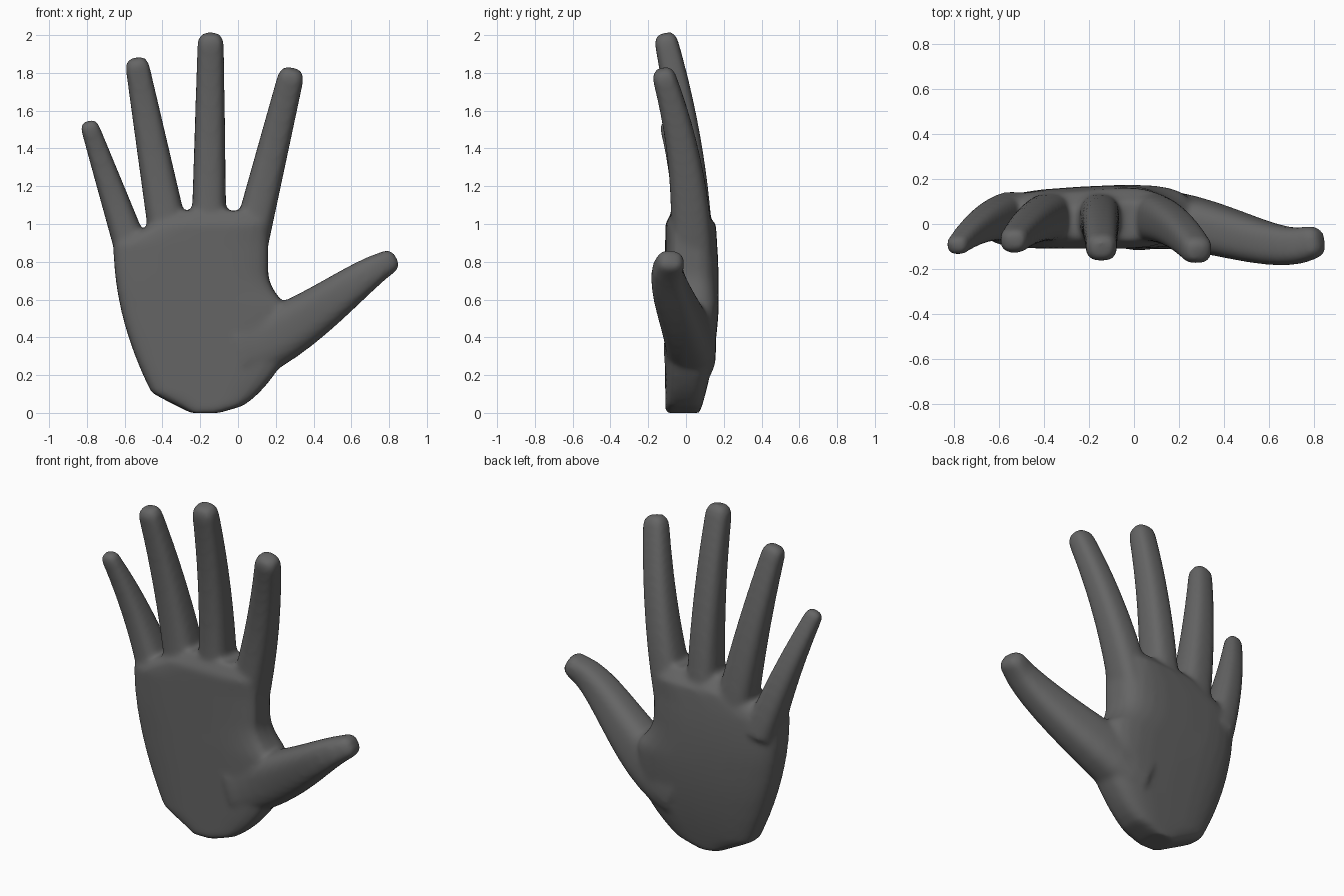
import bpy, bmesh, math
from mathutils import Vector
from mathutils.geometry import interpolate_bezier

cube = bpy.data.objects.get("Cube")
if cube:
    bpy.data.objects.remove(cube, do_unlink=True)

grey = (0.13, 0.13, 0.13, 1)
skin = bpy.data.materials.new("dark grey")
skin.use_nodes = True
skin.diffuse_color = grey
skin.node_tree.nodes["Principled BSDF"].inputs["Base Color"].default_value = grey

SEGMENTS = 28
ANGLES = [math.tau * i / SEGMENTS for i in range(SEGMENTS)]
bm = bmesh.new()


def soft_power(value, exponent):
    """Power that keeps the sign, used to square off an ellipse."""
    return math.copysign(abs(value) ** exponent, value)


def mix(start, end, t):
    return start + (end - start) * t


def loft(rings):
    """Skin a list of equal rings and close both ends."""
    loops = [[bm.verts.new(point) for point in ring] for ring in rings]
    for lower, upper in zip(loops, loops[1:]):
        for i in range(SEGMENTS):
            j = (i + 1) % SEGMENTS
            bm.faces.new((lower[i], lower[j], upper[j], upper[i]))
    bm.faces.new(loops[0])
    bm.faces.new(loops[-1])


def box_ring(centre, side, depth, squareness=0.72):
    return [centre + side * soft_power(math.cos(a), squareness)
            + depth * soft_power(math.sin(a), squareness) for a in ANGLES]


def digit(curve, widths, depths):
    """Tapered rounded-box tube along a curve, ending in a domed tip."""
    points = interpolate_bezier(*curve, 12)
    last = len(points) - 1
    rings = []
    for i, point in enumerate(points):
        along = (points[min(i + 1, last)] - points[max(i - 1, 0)]).normalized()
        across = Vector((0, 1, 0)).cross(along).normalized()
        side = across * mix(*widths, i / last)
        depth = along.cross(across) * mix(*depths, i / last)
        rings.append(box_ring(point, side, depth))
    for step in range(1, 4):
        angle = step * 0.42
        size = math.cos(angle) ** 0.6
        tip = points[-1] + along * widths[1] * math.sin(angle)
        rings.append(box_ring(tip, side * size, depth * size))
    loft(rings)


def finger(base_x, base_z, tip_x, tip_z, curl, widths):
    """Straight from the front, curling forward toward the tip."""
    base = Vector((base_x, 0.03, base_z))
    tip = Vector((tip_x, 0.03, tip_z))
    forward = Vector((0, -curl, 0))
    curve = (base, base.lerp(tip, 1 / 3),
             base.lerp(tip, 2 / 3) + forward / 3, tip + forward)
    digit(curve, widths, (0.115, widths[1] * 0.9))


def palm_ring(z):
    """Flat front, domed back, outline given by its limiting curves."""
    left = max(-0.25 - 2 * z,
               -0.66 + 0.26 * (1 - z / 0.9) ** 2,
               -0.65 + 2 * (z - 0.9))
    right = min(0.65 * math.sqrt(z) - 0.1,
                0.27,
                0.16 + 3 * max(0, 0.75 - z) ** 2)
    thin = 1 - 5 * max(0, z - 1)
    back = 0.18 - 0.2 * (z - 0.7) ** 2
    ring = []
    for a in ANGLES:
        x = mix(left, right, 0.5 + 0.5 * soft_power(math.cos(a), 0.6))
        bulge = soft_power(math.sin(a), 0.6 if a < math.pi else 0.45)
        reach = back + 0.06 * x if a < math.pi else 0.11
        ring.append(Vector((x, bulge * reach * thin, z)))
    return ring


# Palm
STEPS = 30
loft([palm_ring(1.07 * i / STEPS) for i in range(STEPS + 1)])

# Index, middle, ring and little fingers
finger(0.05, 0.85, 0.275, 1.76, 0.14, (0.1, 0.07))
finger(-0.155, 0.85, -0.145, 1.945, 0.13, (0.095, 0.07))
finger(-0.35, 0.85, -0.53, 1.82, 0.1, (0.11, 0.064))
finger(-0.54, 0.8, -0.78, 1.5, 0.12, (0.095, 0.05))

# Thumb
thumb_curve = [Vector(p) for p in ((0, 0.02, 0.33), (0.3, 0.05, 0.4),
                                   (0.6, -0.15, 0.7), (0.78, -0.085, 0.79))]
digit(thumb_curve, (0.18, 0.066), (0.14, 0.075))

bmesh.ops.recalc_face_normals(bm, faces=bm.faces[:])
mesh = bpy.data.meshes.new("hand")
bm.to_mesh(mesh)
bm.free()
mesh.materials.append(skin)
hand = bpy.data.objects.new("hand", mesh)
bpy.context.collection.objects.link(hand)

# Fuse the parts into one skin and soften the webs between the fingers
fuse = hand.modifiers.new("fuse", 'REMESH')
fuse.mode = 'VOXEL'
fuse.voxel_size = 0.014
fuse.use_smooth_shade = True
soften = hand.modifiers.new("soften", 'SMOOTH')
soften.factor = 0.5
soften.iterations = 10
